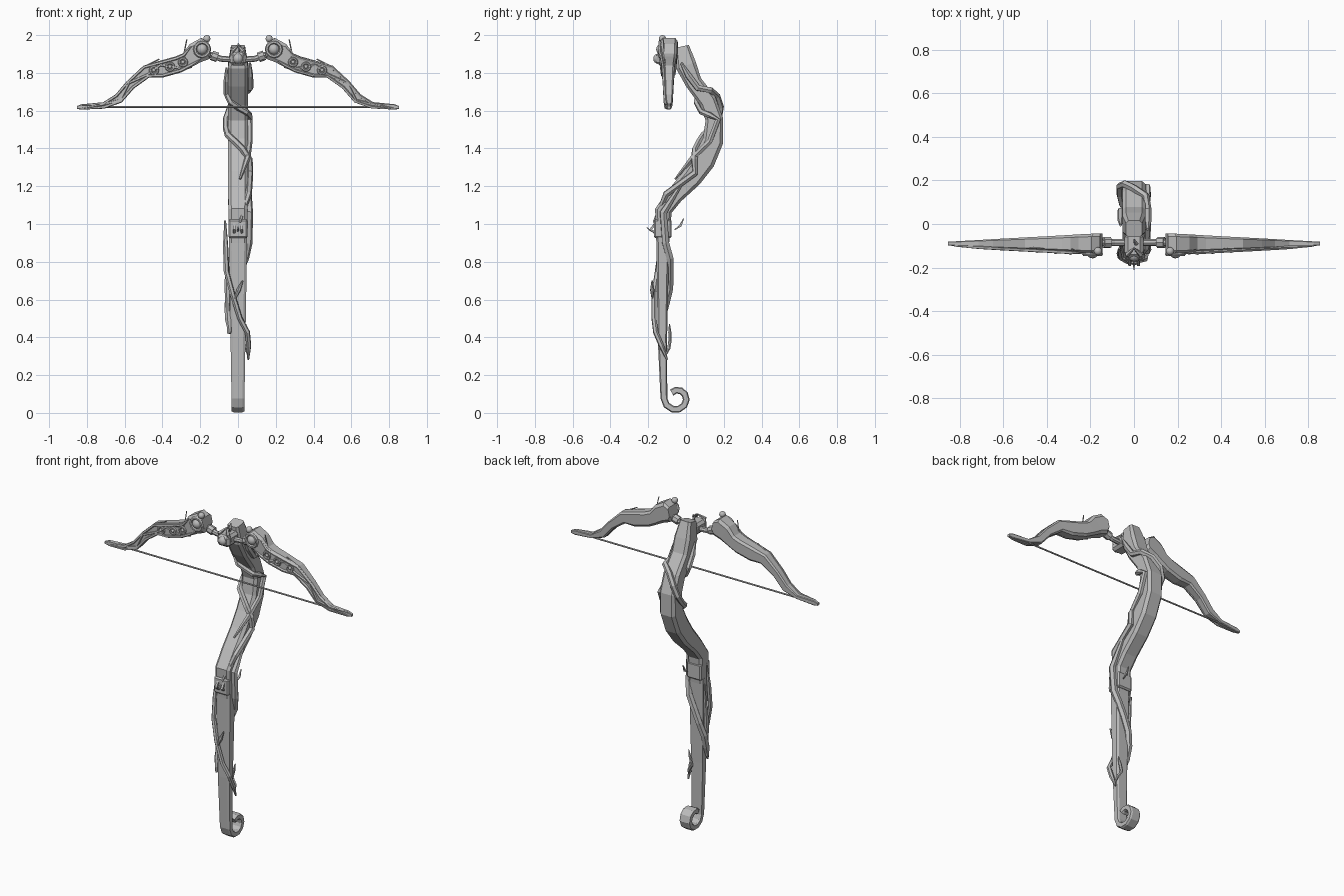
import bpy, bmesh, math
from mathutils import Vector

cube = bpy.data.objects.get("Cube")
if cube:
    bpy.data.objects.remove(cube, do_unlink=True)

grey = bpy.data.materials.new("plain_grey")
grey.use_nodes = True
COLOUR = (0.5, 0.5, 0.5, 1)
grey.diffuse_color = COLOUR
grey.node_tree.nodes["Principled BSDF"].inputs["Base Color"].default_value = COLOUR


def finish(name, bm):
    bmesh.ops.recalc_face_normals(bm, faces=bm.faces)
    mesh = bpy.data.meshes.new(name)
    bm.to_mesh(mesh)
    bm.free()
    mesh.materials.append(grey)
    obj = bpy.data.objects.new(name, mesh)
    bpy.context.collection.objects.link(obj)
    return obj


def loft(name, rings):
    """Skin a list of equal point rings and cap both ends."""
    bm = bmesh.new()
    rows = [[bm.verts.new(point) for point in ring] for ring in rings]
    count = len(rows[0])
    for row, following in zip(rows, rows[1:]):
        for i in range(count):
            j = (i + 1) % count
            bm.faces.new((row[i], row[j], following[j], following[i]))
    bm.faces.new(rows[0])
    bm.faces.new(rows[-1])
    return finish(name, bm)


def tube(name, points, radius, sides=6, taper=True):
    """Low-sided tube through points, thinner at both ends if tapered."""
    points = [Vector(point) for point in points]
    last = len(points) - 1
    across = Vector((0.3, 0.9, 0.1))
    rings = []
    for k, point in enumerate(points):
        along = (points[min(k + 1, last)] - points[max(k - 1, 0)]).normalized()
        across = (across - along * across.dot(along)).normalized()
        other = along.cross(across)
        size = radius * (0.35 if taper and k in (0, last) else 1)
        angles = [math.tau * i / sides for i in range(sides)]
        rings.append([point + size * (across * math.cos(a) + other * math.sin(a))
                      for a in angles])
    return loft(name, rings)


def box(name, centre, size, bevel):
    bm = bmesh.new()
    bmesh.ops.create_cube(bm, size=1)
    bmesh.ops.scale(bm, vec=size, verts=bm.verts)
    bmesh.ops.bevel(bm, geom=bm.edges[:], offset=bevel, segments=1, affect='EDGES')
    bmesh.ops.translate(bm, vec=centre, verts=bm.verts)
    return finish(name, bm)


def ball(name, centre, radius):
    bm = bmesh.new()
    bmesh.ops.create_uvsphere(bm, u_segments=12, v_segments=8, radius=radius)
    bmesh.ops.translate(bm, vec=centre, verts=bm.verts)
    finish(name, bm).data.shade_smooth()


def hoop(name, centre, radius, thickness):
    bpy.ops.mesh.primitive_torus_add(location=centre, rotation=(math.pi / 2, 0, 0),
                                     major_radius=radius, minor_radius=thickness,
                                     major_segments=12, minor_segments=6)
    bpy.context.object.name = name
    bpy.context.object.data.materials.append(grey)


def spine_frames(spine):
    """Turn (a, b, half thickness) stations into centres and scaled normals."""
    centres = [Vector((a, b)) for a, b, half in spine]
    last = len(spine) - 1
    frames = []
    for k, (a, b, half) in enumerate(spine):
        along = (centres[min(k + 1, last)] - centres[max(k - 1, 0)]).normalized()
        frames.append((centres[k], Vector((-along.y, along.x)) * half))
    return frames


# Chamfered bar section, as shares of half thickness and half width
CORNER = [(1, .7), (.7, 1), (-.7, 1), (-1, .7)]
SECTION = CORNER + [(t, -w) for t, w in reversed(CORNER)]

# Stock: a curled foot, a straight grip and an arched neck
foot = []
for k in range(10):
    turn = math.radians(130 - 310 * k / 9)
    reach = .04 + .027 * k / 9
    foot.append((-.05 + reach * math.cos(turn), .077 + reach * math.sin(turn), .018))
grip = [(-.125, .4, .025), (-.123, .9, .034), (-.12, 1.07, .045), (-.06, 1.15, .045)]
neck = [(.03, 1.245, .055), (.095, 1.335, .06), (.143, 1.44, .055), (.15, 1.555, .047),
        (.115, 1.65, .046), (.04, 1.75, .045), (0, 1.84, .055), (-.022, 1.94, .038)]


def half_width(z):
    return .037 if z > 1.9 else .033 + .02 * min(1, z / 1.2)


stock = spine_frames(foot + grip + neck)
loft("stock", [[(w * half_width(c.y), c.x + n.x * t, c.y + n.y * t) for t, w in SECTION]
               for c, n in stock])


def beside_stock(z, degrees, gap):
    """Point on the stock's surface: 0 is +x, 90 the back, 270 the front."""
    upright = stock[len(foot) - 1:]
    for (c, n), (d, m) in zip(upright, upright[1:]):
        if z <= d.y:
            break
    share = (z - c.y) / (d.y - c.y)
    centre, depth = c.lerp(d, share), n.lerp(m, share)
    cos, sin = math.cos(math.radians(degrees)), math.sin(math.radians(degrees))
    square = (cos ** 4 + sin ** 4) ** -.25
    out = -depth * (1 + gap / depth.length) * sin * square
    return (cos * square * (half_width(z) + gap), centre.x + out.x, centre.y + out.y)


def vine(name, keys, radius, gap):
    """Wind a tube round the stock through (height, angle) keys."""
    points = []
    for (z, a), (next_z, next_a) in zip(keys, keys[1:]):
        steps = max(2, round(abs(next_a - a) / 36))
        points += [beside_stock(z + (next_z - z) * i / steps, a + (next_a - a) * i / steps, gap)
                   for i in range(steps)]
    points.append(beside_stock(*keys[-1], gap))
    tube(name, points, radius)


# Vines winding around the stock
vine("upper_vine", [(1.86, -20), (1.72, 0), (1.65, 90), (1.27, 360), (1, 280)], .018, .01)
vine("crossing_vine", [(1.83, 190), (1.7, 200), (1.55, 380), (1.2, 280)], .016, .008)
vine("middle_vine", [(1.22, -20), (.9, 20), (.42, 220)], .021, .008)
vine("lower_vine", [(1.02, 170), (.75, 210), (.5, 280), (.28, 390)], .014, .018)
vine("left_vine", [(.9, 150), (.42, 200)], .016, .012)
vine("vine_shoot", [(.6, 255), (.7, 290)], .012, .025)
vine("vine_tendril", [(.3, 20), (.38, 70), (.47, 50)], .009, .015)

# Clasp around the grip, with prongs and thorns
box("clasp", (0, -.123, .975), (.1, .095, .1), .008)
for s in (-1, 1):
    x = s * .02
    tube("clasp_prong", [(x, -.165, .955), (x, -.187, .97), (x, -.165, 1)], .009, 4, False)
tube("front_thorn", [(0, -.165, .99), (0, -.19, .965), (0, -.21, .985)], .006, 4)
tube("back_thorn", [(.03, -.06, .97), (.03, -.03, .99), (.03, -.012, 1.03)], .008, 4)

# Limb spine: x, z, half height; it gets shallower towards the tip
limb = spine_frames([
    (.15, 1.935, .03), (.172, 1.93, .06), (.225, 1.905, .056), (.268, 1.868, .043),
    (.315, 1.845, .045), (.405, 1.82, .045), (.485, 1.807, .035), (.57, 1.737, .025),
    (.632, 1.665, .025), (.71, 1.628, .012), (.825, 1.62, .015), (.852, 1.617, .008)])


def limb_point(s, frame, height, depth):
    """Point on a limb; depth is -1 at the front and 1 at the back."""
    centre, normal = frame
    spot = centre + normal * height
    half_depth = .047 - .038 * (centre.x - .15) / .7
    return (s * spot.x, -.09 + depth * half_depth, spot.y)


for s, side in ((1, "left"), (-1, "right")):
    loft(side + "_limb", [[limb_point(s, f, t, w) for t, w in SECTION] for f in limb])
    # Raised tracery along both edges and a wavy stem between them
    for label, height in (("upper_trim", .75), ("lower_trim", -.75)):
        tube(f"{side}_{label}", [limb_point(s, f, height, -1) for f in limb[2:-1]], .009, 5)
    tube(side + "_stem", [limb_point(s, f, .5 * (-1) ** k, -1)
                          for k, f in enumerate(limb[3:-1])], .008, 5)
    # Ringed studs along the limb
    for k in range(3, 6):
        middle = [p.lerp(q, .5) for p, q in zip(limb[k], limb[k + 1])]
        spot = limb_point(s, middle, 0, -1.05)
        hoop(side + "_limb_ring", spot, .02, .007)
        ball(side + "_limb_stud", spot, .01)
    # Large hub stud with a bead above it
    hoop(side + "_hub_ring", (s * .19, -.138, 1.925), .038, .01)
    ball(side + "_hub_stud", (s * .19, -.128, 1.925), .03)
    ball(side + "_hub_bead", (s * .165, -.125, 1.981), .019)
    # Leaf spurs standing off the edges
    for k, height in ((3, 1.9), (6, 1.5), (4, -1.3)):
        tube(side + "_leaf_spur", [limb_point(s, limb[k], .8 * math.copysign(1, height), -.6),
                                   limb_point(s, limb[k - 1], height * .8, -.7)], .01, 4)
    # Axle and collar that join the limb to the head
    tube(side + "_axle", [(s * .02, -.085, 1.87), (s * .09, -.085, 1.875),
                          (s * .16, -.085, 1.9)], .016, 8, False)
    tube(side + "_collar", [(s * .108, -.085, 1.882), (s * .14, -.085, 1.893)], .026, 8, False)
    tube(side + "_head_crest", [(s * .042, -.13, 1.875), (s * .03, -.14, 1.915),
                                (0, -.11, 1.945)], .012, 5)

# Head block with gem and horn
box("head_block", (0, -.1, 1.875), (.085, .11, .07), .015)
ball("head_gem", (0, -.145, 1.875), .028)
tube("head_horn", [(0, -.08, 1.9), (.01, -.09, 1.935), (0, -.07, 1.955)], .01, 5)

# Bowstring
tube("bowstring", [(-.82, -.087, 1.62), (.82, -.087, 1.62)], .005, 6, False)
